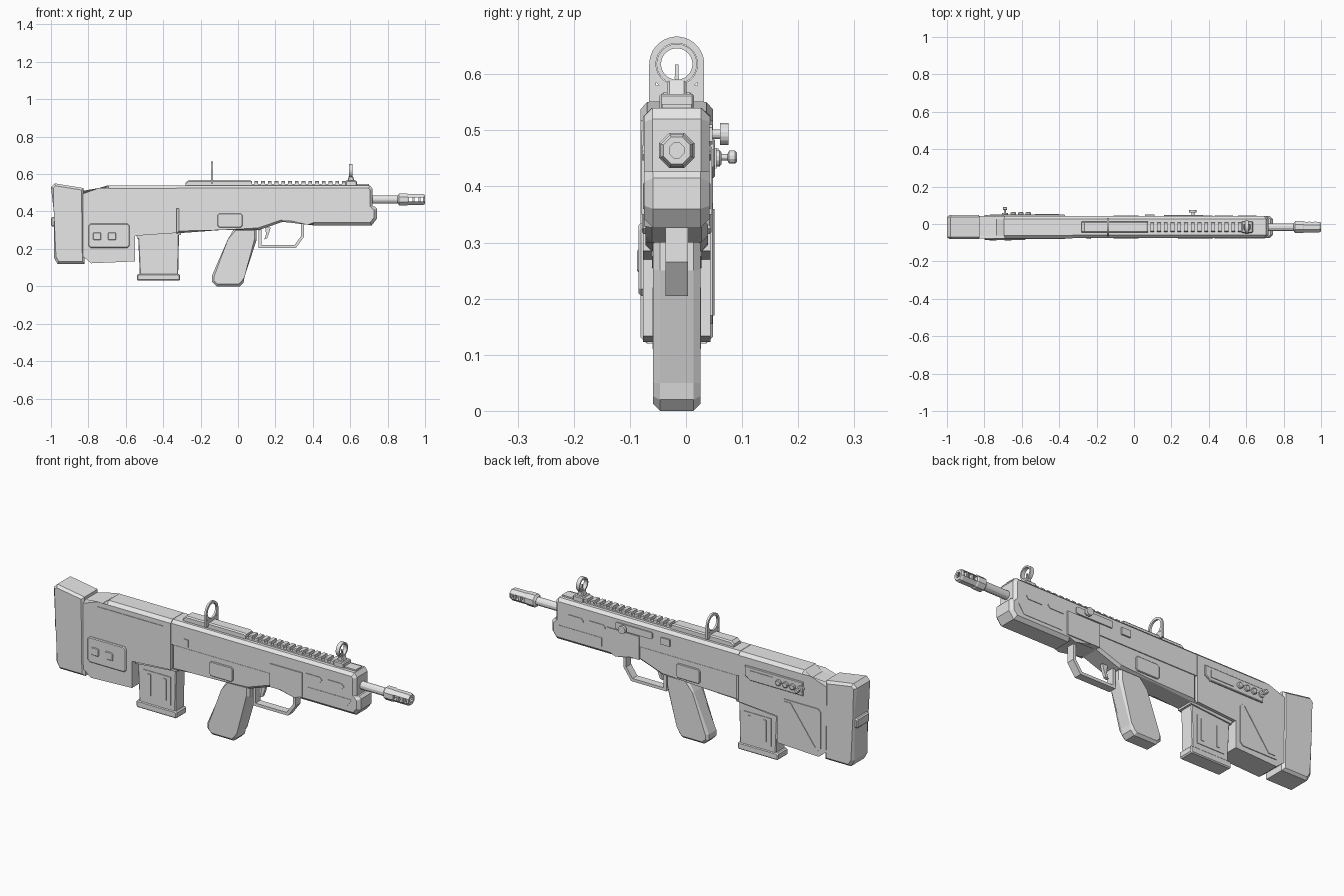
import bpy, bmesh, math

old = bpy.data.objects.get("Cube")
if old:
    bpy.data.objects.remove(old, do_unlink=True)

CY = -0.0165      # centre plane of the body
grey = bpy.data.materials.new("plain grey")
grey.use_nodes = True
grey.diffuse_color = (0.8, 0.8, 0.8, 1)
grey.node_tree.nodes["Principled BSDF"].inputs["Base Color"].default_value = (0.8, 0.8, 0.8, 1)


def finish(name, bm):
    bmesh.ops.recalc_face_normals(bm, faces=bm.faces)
    mesh = bpy.data.meshes.new(name)
    bm.to_mesh(mesh)
    bm.free()
    mesh.materials.append(grey)
    ob = bpy.data.objects.new(name, mesh)
    bpy.context.collection.objects.link(ob)
    return ob


def slab(name, pts, y0, y1, chamfer=0, rule=None):
    """Side profile (x, z) extruded from y0 to y1, cap edges chamfered."""
    bm = bmesh.new()
    caps = [[bm.verts.new((x, y, z)) for x, z in pts] for y in (y0, y1)]
    for ring in caps:
        bm.faces.new(ring)
    n = len(pts)
    for i in range(n):
        j = (i + 1) % n
        bm.faces.new((caps[0][i], caps[0][j], caps[1][j], caps[1][i]))
    if chamfer:
        edges = []
        for e in bm.edges:
            a, b = (v.co for v in e.verts)
            if abs(a.y - b.y) < 1e-6 and (rule is None or rule((a + b) / 2)):
                edges.append(e)
        bmesh.ops.bevel(bm, geom=edges, offset=chamfer, segments=1,
                        affect='EDGES', clamp_overlap=True)
    return finish(name, bm)


def body(name, pts, half, chamfer=0, rule=None):
    return slab(name, pts, CY - half, CY + half, chamfer, rule)


def rect(x0, x1, z0, z1, cut=0.0):
    if not cut:
        return [(x0, z0), (x1, z0), (x1, z1), (x0, z1)]
    return [(x0 + cut, z0), (x1 - cut, z0), (x1, z0 + cut), (x1, z1 - cut),
            (x1 - cut, z1), (x0 + cut, z1), (x0, z1 - cut), (x0, z0 + cut)]


def plate(name, pts, side, half, rise=0.004, chamfer=0):
    """Raised panel on one side of the body; side is -1 or 1."""
    return slab(name, pts, *sorted((CY + side * (half - 0.004), CY + side * (half + rise))),
                chamfer, lambda m: (m.y - CY) * side > half)


def turned(name, profile, centre, sides, axis='x', closed=False):
    """Revolve (distance, radius) pairs round an axis through centre."""
    bm = bmesh.new()
    rings = []
    for d, r in profile:
        ring = []
        for k in range(sides):
            t = 2 * math.pi * (k + 0.5) / sides
            u, w = r * math.cos(t), r * math.sin(t)
            co = (d, u, w) if axis == 'x' else (u, d, w)
            ring.append(bm.verts.new([a + b for a, b in zip(co, centre)]))
        rings.append(ring)
    pairs = list(zip(rings, rings[1:]))
    if closed:
        pairs.append((rings[-1], rings[0]))
    else:
        bm.faces.new(rings[0])
        bm.faces.new(rings[-1])
    for a, b in pairs:
        for k in range(sides):
            m = (k + 1) % sides
            bm.faces.new((a[k], a[m], b[m], b[k]))
    return finish(name, bm)


# Stock and rear body
body("butt_pad", [(-1, .53), (-.98, .55), (-.825, .525), (-.82, .12), (-.965, .12),
                  (-.985, .155), (-.985, .4)], .065, .012)
body("butt_strap", rect(-1, -.95, .32, .37, .006), .05, .006)
body("rear_body", [(-.83, .51), (-.735, .51), (-.695, .54), (-.33, .54), (-.33, .285),
                   (-.55, .27), (-.55, .133), (-.785, .123), (-.83, .16)],
     .06, .016, lambda m: m.z > .5)

# Receiver
top_edge = lambda m: m.z > .52 or m.x > .71
body("upper_receiver", [(-.328, .417), (.72, .417), (.72, .52), (.705, .54), (-.328, .54)],
     .058, .015, top_edge)
body("lower_receiver", [(-.328, .415), (-.328, .283), (-.1, .30), (.11, .30),
                        (.24, .345), (.24, .415)], .056, .012, lambda m: m.z < .36)
body("fore_end", [(.235, .427), (.73, .427), (.742, .415), (.742, .36), (.715, .326),
                  (.40, .326), (.38, .345), (.235, .345)], .058, .016,
     lambda m: m.z < .36 or m.x > .72)

# Grip, trigger and guard
body("pistol_grip", [(-.02, .31), (.10, .31), (.10, .25), (.035, .05), (.03, .02), (.01, .0),
                     (-.115, .0), (-.14, .025), (-.14, .055), (-.055, .25)], .042, .012)
body("trigger_guard", [(.11, .31), (.11, .205), (.31, .205), (.353, .265), (.353, .345),
                       (.338, .345), (.338, .27), (.302, .22), (.125, .22), (.125, .31)], .02)
body("trigger", [(.145, .315), (.175, .315), (.165, .28), (.155, .255), (.14, .25),
                 (.15, .28)], .008)

# Magazine
body("magazine", [(-.535, .29), (-.315, .30), (-.32, .06), (-.525, .06)], .037, .004)
body("magazine_lip", [(-.545, .30), (-.305, .30), (-.305, .275), (-.54, .255)], .044)
body("magazine_base", rect(-.54, -.31, .03, .066, .006), .041, .005)

# Top rail
body("rail_block", [(-.28, .535), (.075, .535), (.075, .562), (.065, .567), (-.265, .567),
                    (-.28, .555)], .03, .006, lambda m: m.z > .55)
body("rail_base", rect(.07, .70, .535, .547), .026)
for i in range(14):
    x = .088 + i * .036
    body("rail_tooth", rect(x, x + .02, .54, .562), .025, .004, lambda m: m.z > .555)

# Sights
SIGHT = .618


def sight_ring(name, x, thick, outer, inner):
    h = thick / 2
    ob = turned(name, [(-h, inner), (h, inner), (h, outer), (-h, outer)],
                (x, CY, SIGHT), 32, closed=True)
    bpy.context.view_layer.objects.active = ob
    ob.select_set(True)
    bpy.ops.object.shade_smooth_by_angle()
    ob.select_set(False)


sight_ring("rear_sight_ring", -.14, .01, .049, .037)
for s in (-1, 1):
    slab("rear_sight_leg", rect(-.145, -.135, .55, SIGHT),
         *sorted((CY + s * .037, CY + s * .049)))
body("rear_sight_plate", rect(-.145, -.135, .55, .58), .04)
sight_ring("front_sight_ring", .603, .02, .036, .028)
body("front_sight_post", [(.58, .54), (.63, .54), (.615, .588), (.592, .588)], .017, .004)
body("front_sight_foot", rect(.575, .635, .535, .565, .004), .031, .004)
turned("front_sight_pin", [(0, .004), (.012, .004)], (.597, CY, .594), 8)
body("front_sight_blade", [(.598, .588), (.608, .588), (.605, .617), (.601, .617)], .003)

# Barrel and slotted muzzle
BORE = .464
turned("barrel", [(.70, .021), (.87, .021)], (0, CY, BORE), 12)
muzzle = turned("muzzle", [(.853, .022), (.862, .034), (.905, .034), (.91, .031), (.99, .031),
                           (1.0, .026), (1.0, .014), (.90, .014)], (0, CY, BORE), 8)
for x0, x1 in ((.913, .934), (.944, .966), (.975, .99)):
    cutter = body("muzzle_cutter", rect(x0, x1, BORE - .012, BORE + .012), .06)
    cutter.hide_render = True
    cutter.hide_set(True)
    cut = muzzle.modifiers.new("slot", 'BOOLEAN')
    cut.operation, cut.object, cut.solver = 'DIFFERENCE', cutter, 'EXACT'

# Panels repeated on both sides
for s in (-1, 1):
    plate("fore_panel", rect(.235, .42, .35, .47), s, .058, .005)
    plate("grip_panel", rect(-.11, .025, .315, .39, .01), s, .056, .006, .003)
    for x in (.43, .555):
        plate("vent_slot", rect(x, x + .1, .446, .474, .011), s, .058, .003)
    plate("fore_end_inlay", [(.45, .405), (.70, .405), (.67, .36), (.45, .36)], s, .058, .002)
    plate("magazine_inlay", rect(-.50, -.345, .09, .235), s, .037, .003)
    for x in (-.475, -.385):
        plate("magazine_rib", rect(x, x + .018, .11, .22), s, .04, .003)

# Right side details
plate("cheek_panel", [(-.75, .50), (-.37, .50), (-.37, .42), (-.70, .42)], -1, .06, .003)
plate("control_box", rect(-.80, -.58, .205, .335, .012), -1, .06, .008, .004)
for x in (-.775, -.695):
    plate("control_button", rect(x, x + .042, .247, .288, .004), -1, .064, .007, .003)
plate("release_button", rect(-.255, -.23, .427, .465), -1, .058, .005)

# Left side details: knob panel, diagonal panel, charging handle
plate("knob_panel", [(-.70, .415), (-.40, .415), (-.37, .435), (-.37, .485), (-.70, .485)],
      1, .06, .008, .003)
for x in (-.645, -.605, -.565):
    turned("dial", [(.045, .015), (.060, .015), (.063, .011)], (x, 0, .45), 12, 'y')
turned("selector_knob", [(.045, .016), (.058, .016), (.058, .006), (.074, .006), (.077, .012),
                         (.087, .012), (.091, .008)], (-.69, 0, .452), 12, 'y')
plate("display_inlay", rect(-.53, -.40, .432, .468), 1, .068, .003)
plate("rear_side_panel", rect(-.80, -.575, .155, .37, .015), 1, .06, .004)
plate("diagonal_rib", [(-.63, .36), (-.595, .36), (-.735, .17), (-.77, .17)], 1, .064, .003)
plate("bolt_track", rect(.16, .37, .475, .51, .005), 1, .058, .006)
turned("bolt_knob", [(.035, .009), (.061, .009), (.061, .02), (.076, .02)],
       (.315, 0, .493), 16, 'y')
plate("bolt_catch", rect(.06, .11, .465, .50), 1, .058, .008)
